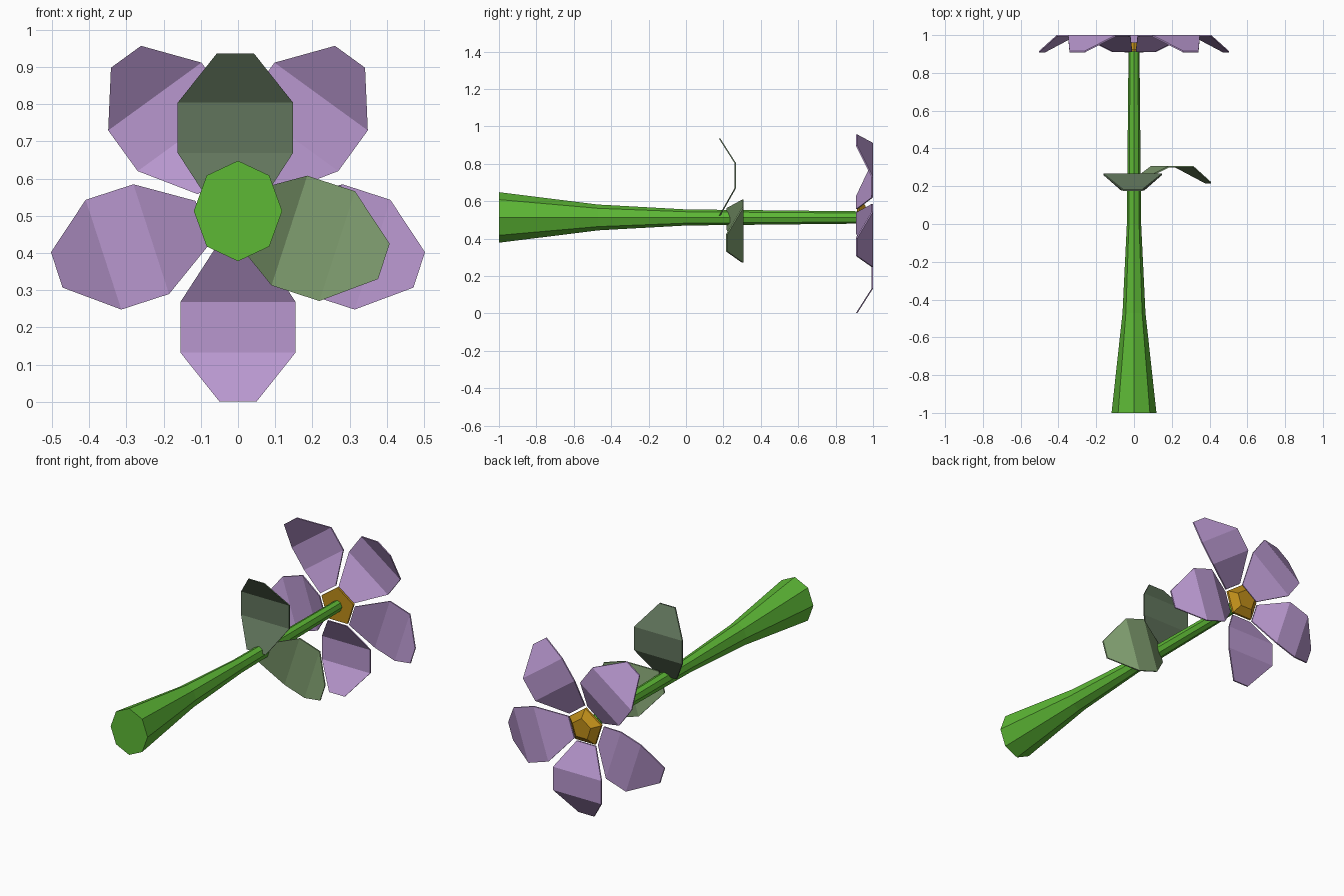
import bpy
import bmesh
import math
from mathutils import Matrix

if "Cube" in bpy.data.objects:
    bpy.data.objects.remove(bpy.data.objects["Cube"])

CZ = 0.513   # height of the flower axis


def material(name, rgb):
    m = bpy.data.materials.new(name)
    m.diffuse_color = (*rgb, 1)
    m.use_nodes = True
    m.node_tree.nodes["Principled BSDF"].inputs["Base Color"].default_value = m.diffuse_color
    return m


PETAL = material("lilac", (0.48, 0.31, 0.62))
STEM = material("bright_green", (0.11, 0.48, 0.036))
LEAF_DARK = material("grey_green", (0.12, 0.178, 0.107))
LEAF_LIGHT = material("sage_green", (0.216, 0.342, 0.162))
YELLOW = material("yellow", (0.52, 0.27, 0.01))


def loft(name, rings, mat, matrix):
    """Closed flat-faced solid through a list of equal-length rings."""
    bm = bmesh.new()
    loops = [[bm.verts.new(p) for p in ring] for ring in rings]
    n = len(loops[0])
    for a, b in zip(loops, loops[1:]):
        for i in range(n):
            j = (i + 1) % n
            bm.faces.new((a[i], a[j], b[j], b[i]))
    bm.faces.new(loops[0])
    bm.faces.new(loops[-1])
    bmesh.ops.transform(bm, matrix=matrix, verts=bm.verts)
    bmesh.ops.recalc_face_normals(bm, faces=bm.faces)
    me = bpy.data.meshes.new(name)
    bm.to_mesh(me)
    bm.free()
    me.materials.append(mat)
    ob = bpy.data.objects.new(name, me)
    bpy.context.collection.objects.link(ob)
    return ob


def round_ring(y, rx, rz, sides):
    """Ring around the y axis with one corner pointing up."""
    return [(rx * math.sin(2 * math.pi * i / sides), y,
             rz * math.cos(2 * math.pi * i / sides)) for i in range(sides)]


def blade(name, mat, angle, origin):
    """Bent petal or leaf: radius, half width, y of the back face."""
    t = 0.008
    profile = [(0.10, 0.061, 0.918), (0.245, 0.155, 1.0),
               (0.38, 0.155, 1.0), (0.512, 0.05, 0.916)]
    rings = [[(r, y, -w), (r, y, w), (r, y - t, w), (r, y - t, -w)]
             for r, w, y in profile]
    turn = Matrix.Rotation(-math.radians(angle), 4, 'Y')
    return loft(name, rings, mat, Matrix.Translation(origin) @ turn)


axis = Matrix.Translation((0, 0, CZ))

# Tapering octagonal stem
stem_profile = [(-1.0, 0.135), (-0.47, 0.069), (0.0, 0.043), (0.92, 0.033)]
loft("stem", [round_ring(y, r * 0.88, r, 8) for y, r in stem_profile], STEM, axis)

# Five petals
for k in range(5):
    blade(f"petal_{k + 1}", PETAL, -90 + 72 * k, (0, 0, CZ))

# Raised pentagonal flower centre
loft("flower_centre",
     [round_ring(0.913, 0.108, 0.108, 5), round_ring(0.925, 0.108, 0.108, 5),
      round_ring(0.96, 0.062, 0.062, 5)], YELLOW, axis)

# Two leaves on the stem
blade("upper_leaf", LEAF_DARK, 90, (-0.007, -0.733, 0.424))
blade("side_leaf", LEAF_LIGHT, -18, (-0.095, -0.693, 0.536))
